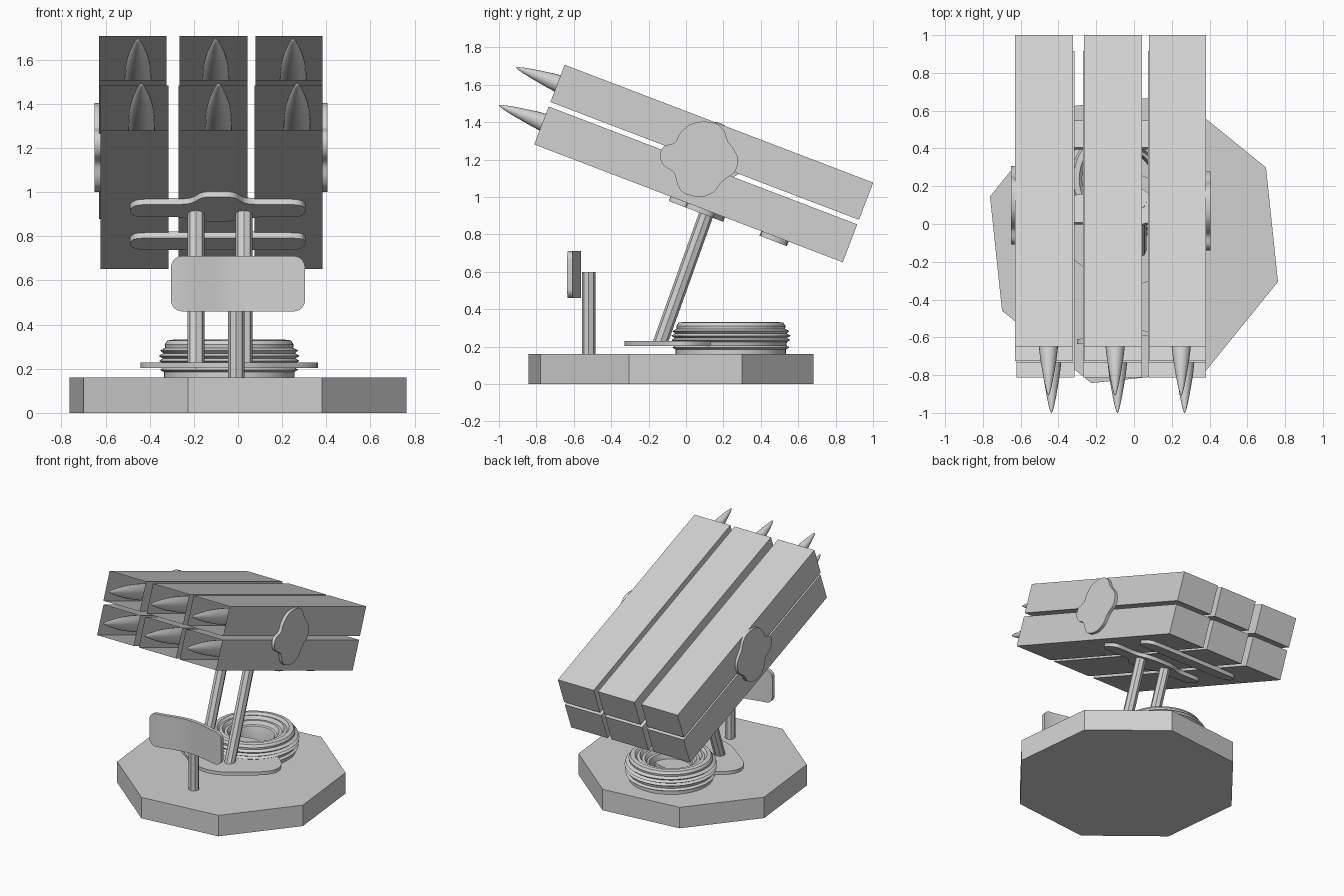
import bpy, bmesh, math
from mathutils import Vector, Matrix

if "Cube" in bpy.data.objects:
    bpy.data.objects.remove(bpy.data.objects["Cube"])

TILT = math.radians(-20.9)      # launcher pitch; tilted parts use local y (along) and z (up)

grey = bpy.data.materials.new("plain grey")
grey.diffuse_color = (0.64, 0.64, 0.64, 1)
grey.use_nodes = True
grey.node_tree.nodes["Principled BSDF"].inputs["Base Color"].default_value = grey.diffuse_color


def finish(name, bm, tilt=False, smooth=True, recalc=True):
    if recalc:
        bmesh.ops.recalc_face_normals(bm, faces=bm.faces)
    me = bpy.data.meshes.new(name)
    bm.to_mesh(me)
    bm.free()
    me.materials.append(grey)
    if smooth:
        for p in me.polygons:
            p.use_smooth = True
        me.set_sharp_from_angle(angle=math.radians(35))
    ob = bpy.data.objects.new(name, me)
    bpy.context.scene.collection.objects.link(ob)
    if tilt:
        ob.rotation_euler.x = TILT
    return ob


def prism(name, pts, offset, **kw):
    """Extrude a closed 3D outline by an offset vector."""
    bm = bmesh.new()
    a = [bm.verts.new(p) for p in pts]
    b = [bm.verts.new(Vector(p) + Vector(offset)) for p in pts]
    n = len(a)
    bm.faces.new(a)
    bm.faces.new(b[::-1])
    for i in range(n):
        j = (i + 1) % n
        bm.faces.new((a[i], a[j], b[j], b[i]))
    return finish(name, bm, **kw)


def rounded(pts, steps=4):
    """Closed smooth curve through the given 2D points."""
    out, n = [], len(pts)
    for i in range(n):
        p0, p1, p2, p3 = (Vector(pts[(i + k - 1) % n]) for k in range(4))
        for s in range(steps):
            t = s / steps
            out.append(0.5 * (2 * p1 + (p2 - p0) * t + (2 * p0 - 5 * p1 + 4 * p2 - p3) * t * t
                              + (3 * p1 - p0 - 3 * p2 + p3) * t ** 3))
    return out


def lathe(name, profile, segs, matrix, closed=False, **kw):
    """Spin an (r, z) profile about z, then place it with a matrix."""
    bm = bmesh.new()
    rings = []
    for r, z in profile:
        if r == 0:
            rings.append([bm.verts.new((0, 0, z))] * segs)
        else:
            rings.append([bm.verts.new((r * math.cos(2 * math.pi * k / segs),
                                        r * math.sin(2 * math.pi * k / segs), z)) for k in range(segs)])
    pairs = list(zip(rings, rings[1:])) + ([(rings[-1], rings[0])] if closed else [])
    for a, b in pairs:
        for k in range(segs):
            j = (k + 1) % segs
            vs = list(dict.fromkeys((a[k], a[j], b[j], b[k])))
            if len(vs) > 2:
                bm.faces.new(vs)
    bm.transform(matrix)
    return finish(name, bm, **kw)


def rod(name, p, q, r, sides=8):
    p, q = Vector(p), Vector(q)
    d = q - p
    m = Matrix.Translation(p) @ d.to_track_quat('Z', 'Y').to_matrix().to_4x4()
    L = d.length
    lathe(name, [(0, 0), (r, 0), (r, L), (0, L)], sides, m)


# octagonal base
prism("base", [(0.795 * math.cos(math.radians(-16.5 + 45 * k)),
                -0.08 + 0.795 * math.sin(math.radians(-16.5 + 45 * k)), 0) for k in range(8)],
      (0, 0, 0.16), smooth=False)

# ridged turntable ring with an open middle
ring = [(.295, .16), (.295, .185), (.313, .195), (.296, .207), (.30, .225), (.318, .235), (.30, .247),
        (.32, .258), (.298, .27), (.313, .283), (.29, .295), (.292, .31), (.28, .328), (.25, .332),
        (.235, .315), (.215, .322), (.20, .298), (.18, .30), (.165, .275), (.15, .27), (.14, .235), (.135, .16)]
lathe("turntable_ring", ring, 48, Matrix.Translation((-0.04, 0.24, 0)), closed=True)

# wavy mounting plate on the turntable
plate = []
for k in range(64):
    t = 2 * math.pi * k / 64
    w = 1 + 0.07 * math.cos(4 * t)
    plate.append((-0.04 + 0.375 * w * math.cos(t), -0.03 + 0.28 * w * math.sin(t), 0.203))
prism("mounting_plate", plate, (0, 0, 0.026))

# twin leaning struts
for name, x in (("left_strut", -0.19), ("right_strut", 0.027)):
    rod(name, (x, -0.14, 0.215), (x, 0.118, 0.935), 0.039)

# front post and curved control panel
rod("front_post", (-0.008, -0.52, 0.15), (-0.008, -0.52, 0.60), 0.037)
bm = bmesh.new()
prev, N, R = None, 40, 0.05
for i in range(N + 1):
    s = -math.cos(math.pi * i / N)              # denser columns at the ends
    x = 0.303 * s
    e = max(0, abs(x) - (0.303 - R))
    h = 0.125 - R + math.sqrt(max(0, R * R - e * e))
    y = -0.598 + 0.0235 * math.cos(math.pi * s)
    col = [bm.verts.new((x, y + dy, 0.585 + dz)) for dy, dz in
           ((-.0135, -h), (-.0135, h), (.0135, h), (.0135, -h))]
    if prev:
        for k in range(4):
            j = (k + 1) % 4
            bm.faces.new((prev[k], prev[j], col[j], col[k]))
    if i in (0, N):
        bm.faces.new(col)
    prev = col
finish("control_panel", bm)

# cradle bars under the launch tubes (local x, y; slab just below the tubes)
front_bar = [(-.48, -.30), (-.44, -.335), (-.32, -.34), (-.22, -.35), (-.16, -.425), (-.09, -.435), (-.02, -.425),
             (.04, -.35), (.14, -.34), (.26, -.335), (.30, -.30), (.305, -.25), (.29, -.20), (.25, -.18),
             (.10, -.18), (.0, -.13), (-.18, -.13), (-.28, -.18), (-.43, -.18), (-.475, -.20), (-.49, -.25)]
rear_bar = [(-.48, .12), (-.44, .09), (-.25, .085), (.07, .085), (.26, .09), (.30, .12), (.305, .165),
            (.29, .21), (.25, .235), (.07, .24), (-.25, .24), (-.43, .235), (-.475, .21), (-.49, .165)]
for name, pts in (("front_cradle_bar", front_bar), ("rear_cradle_bar", rear_bar)):
    prism(name, [(p.x, p.y, 0.881) for p in rounded(pts)], (0, 0, 0.03), tilt=True)

# open-fronted launch tubes, two rows of three, each with a pointed rocket
FRONT, BACK = -1.215, 0.551
rows = (("lower", 0.907, 1.124, 1.035, -1.467, ((-.622, -.314, -.437), (-.27, .043, -.088), (.075, .382, .268))),
        ("upper", 1.150, 1.363, 1.257, -1.453, ((-.63, -.323, -.453), (-.264, .043, -.10), (.079, .382, .25))))
nose = [(0, 0), (.006, .01), (.014, .04), (.024, .09), (.034, .15), (.042, .20), (.049, .26), (.055, .33),
        (.059, .41), (.061, .50), (.061, .75), (0, .75)]
for row, u0, u1, uc, tip, cols in rows:
    for col, (x0, x1, xc) in zip(("left", "middle", "right"), cols):
        bm = bmesh.new()
        bmesh.ops.create_cube(bm, size=1)
        bm.transform(Matrix.Translation(((x0 + x1) / 2, (FRONT + BACK) / 2, (u0 + u1) / 2))
                     @ Matrix.Diagonal((x1 - x0, BACK - FRONT, u1 - u0, 1)))
        bm.normal_update()
        bmesh.ops.delete(bm, geom=[f for f in bm.faces if f.normal.y < -0.9], context='FACES_ONLY')
        finish(f"{row}_{col}_tube", bm, tilt=True, smooth=False, recalc=False)
        lathe(f"{row}_{col}_rocket", nose, 20,
              Matrix.Translation((xc, tip, uc)) @ Matrix.Rotation(-math.pi / 2, 4, 'X'), tilt=True)

# wavy side plates that tie the tubes together (y, z outline)
side = [(.09, 1.403), (.16, 1.392), (.203, 1.355), (.225, 1.296), (.257, 1.253), (.278, 1.20), (.262, 1.135),
        (.22, 1.103), (.187, 1.076), (.15, 1.028), (.08, 1.0), (-.005, 1.018), (-.043, 1.06), (-.064, 1.13),
        (-.118, 1.167), (-.139, 1.22), (-.118, 1.27), (-.059, 1.291), (-.032, 1.339), (.021, 1.387)]
for name, x, w, dy in (("right_side_plate", 0.38, 0.025, 0), ("left_side_plate", -0.65, 0.03, 0.03)):
    prism(name, [(x, p.x + dy, p.y) for p in rounded(side)], (w, 0, 0))
